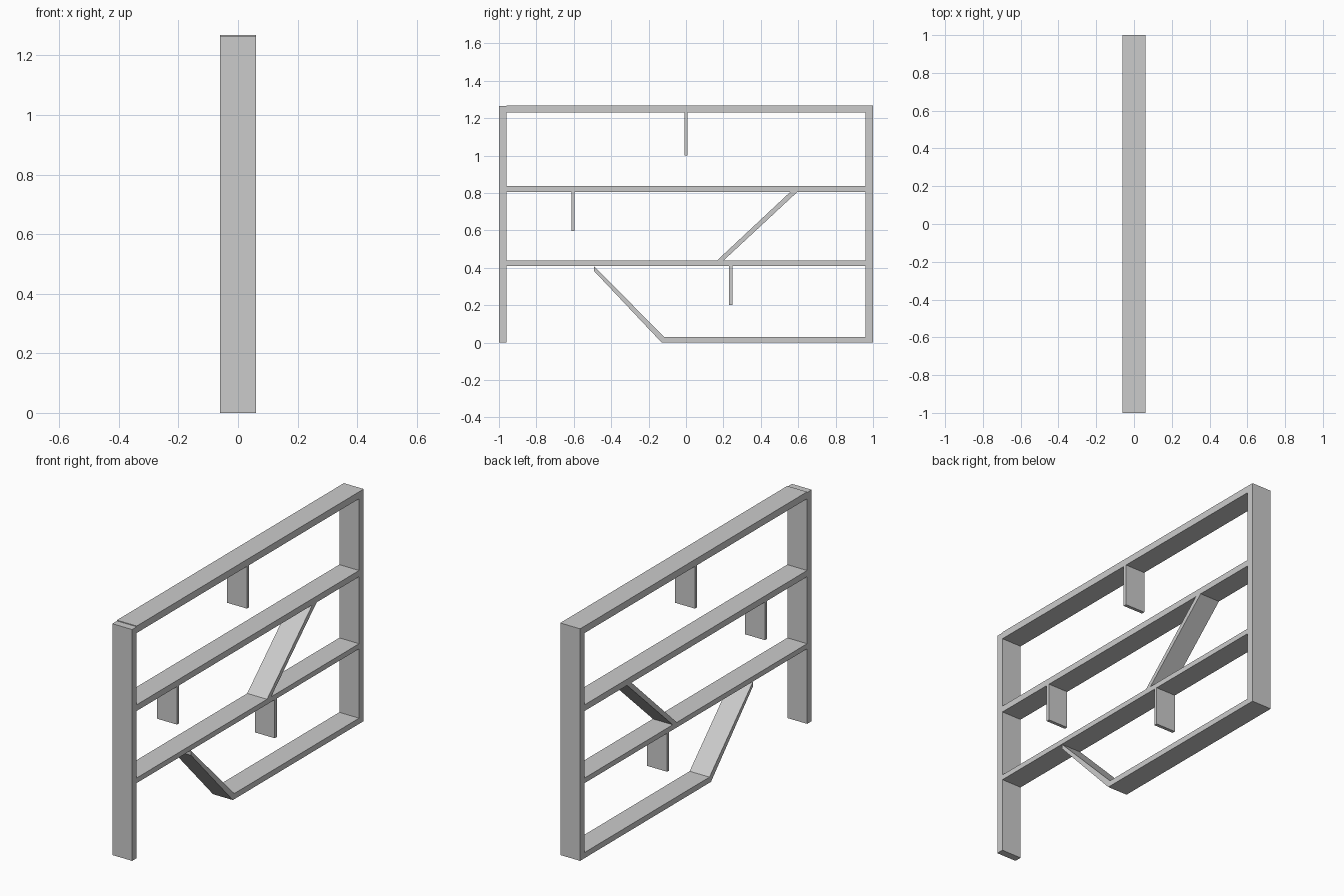
import bpy, bmesh

if "Cube" in bpy.data.objects:
    bpy.data.objects.remove(bpy.data.objects["Cube"])

HALF_DEPTH = 0.06


def panel(name, profile):
    """Extrude a side profile of (y, z) points across the depth of the shelf."""
    bm = bmesh.new()
    face = bm.faces.new([bm.verts.new((-HALF_DEPTH, y, z)) for y, z in profile])
    ext = bmesh.ops.extrude_face_region(bm, geom=[face])
    verts = [v for v in ext["geom"] if isinstance(v, bmesh.types.BMVert)]
    bmesh.ops.translate(bm, verts=verts, vec=(2 * HALF_DEPTH, 0, 0))
    bmesh.ops.recalc_face_normals(bm, faces=bm.faces)
    mesh = bpy.data.meshes.new(name)
    bm.to_mesh(mesh)
    bm.free()
    obj = bpy.data.objects.new(name, mesh)
    bpy.context.collection.objects.link(obj)
    return obj


def board(name, y0, y1, z0, z1):
    return panel(name, [(y0, z0), (y1, z0), (y1, z1), (y0, z1)])


# Continuous frame: slanted brace, bottom board, right post and top board
panel("outer_frame", [
    (-0.492, 0.383), (-0.13, 0), (1, 0), (1, 1.268), (-0.96, 1.268),
    (-0.96, 1.23), (0.96, 1.23), (0.96, 0.031), (-0.117, 0.031), (-0.492, 0.408),
])

# Left post
board("left_post", -1, -0.96, 0, 1.264)

# Horizontal shelves
board("middle_shelf", -0.96, 0.96, 0.804, 0.838)
board("lower_shelf", -0.96, 0.96, 0.41, 0.438)

# Short hanging dividers: centre y, bottom, top
for name, y, z0, z1 in [("top_divider", 0, 1.0, 1.23),
                        ("left_divider", -0.604, 0.597, 0.804),
                        ("lower_divider", 0.24, 0.2, 0.41)]:
    board(name, y - 0.009, y + 0.009, z0, z1)

# Slanted divider between the two shelves
panel("slanted_divider", [(0.165, 0.438), (0.2, 0.438), (0.594, 0.804), (0.556, 0.804)])
